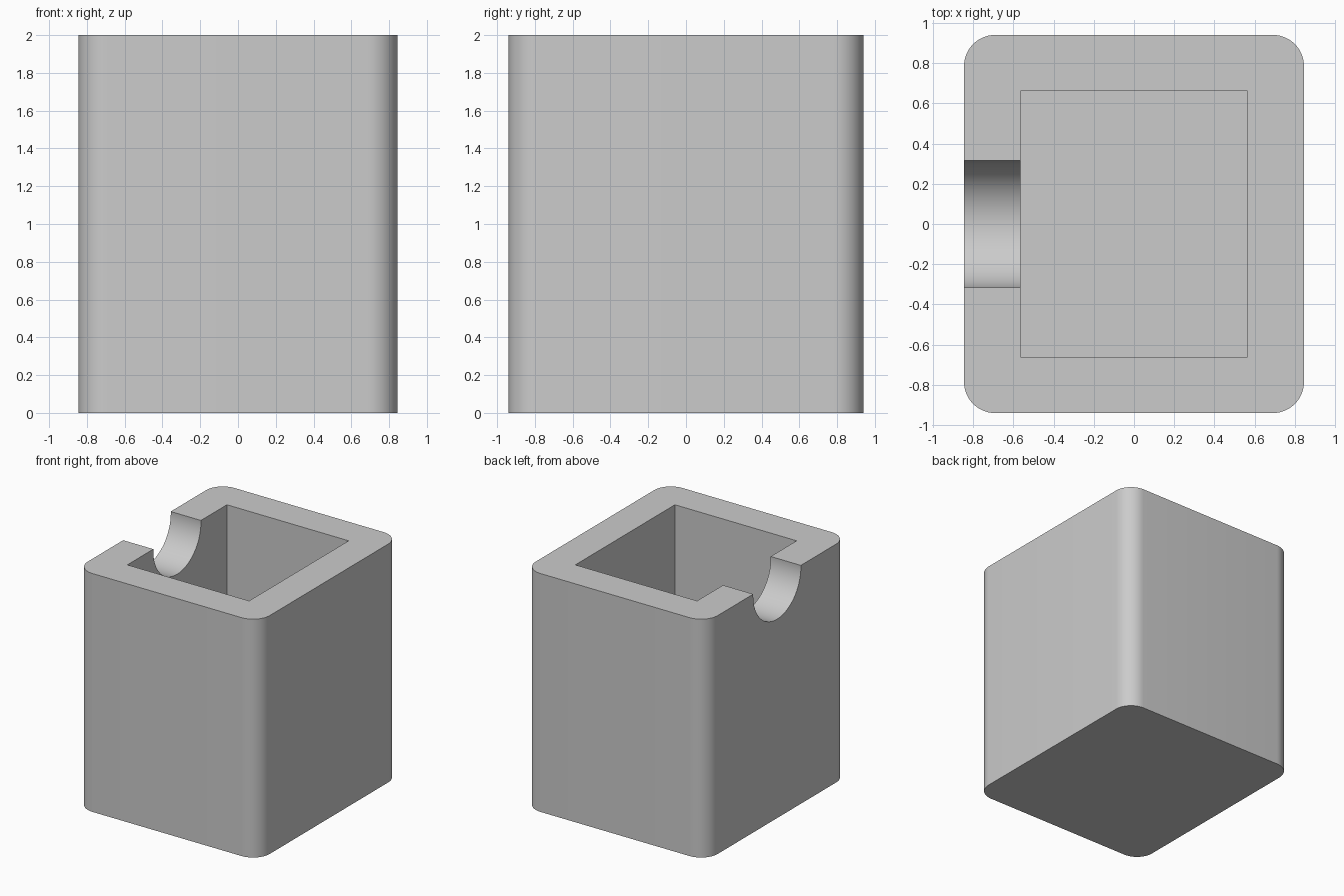
import bpy
import bmesh
import math

cube = bpy.data.objects.get("Cube")
if cube:
    bpy.data.objects.remove(cube, do_unlink=True)

HALF_X, HALF_Y, HEIGHT = 0.845, 0.94, 2.0
WALL, CORNER = 0.28, 0.155
NOTCH_R, NOTCH_Z = 0.316, 1.985

grey = bpy.data.materials.new("plain grey")
grey.use_nodes = True
colour = (0.6, 0.6, 0.6, 1)
grey.diffuse_color = colour
grey.node_tree.nodes["Principled BSDF"].inputs["Base Color"].default_value = colour


def prism(name, outline, direction):
    """Extrude a closed outline of 3D points along a direction."""
    bm = bmesh.new()
    face = bm.faces.new([bm.verts.new(p) for p in outline])
    top = bmesh.ops.extrude_face_region(bm, geom=[face])["geom"]
    moved = [g for g in top if isinstance(g, bmesh.types.BMVert)]
    bmesh.ops.translate(bm, verts=moved, vec=direction)
    bmesh.ops.recalc_face_normals(bm, faces=bm.faces)
    mesh = bpy.data.meshes.new(name)
    bm.to_mesh(mesh)
    bm.free()
    mesh.materials.append(grey)
    obj = bpy.data.objects.new(name, mesh)
    bpy.context.collection.objects.link(obj)
    return obj


def rounded_rect(hx, hy, r, steps=12):
    points = []
    for quarter, (sx, sy) in enumerate([(1, 1), (-1, 1), (-1, -1), (1, -1)]):
        for i in range(steps + 1):
            a = (quarter + i / steps) * math.pi / 2
            points.append((sx * (hx - r) + r * math.cos(a),
                           sy * (hy - r) + r * math.sin(a), 0))
    return points


# Solid block with rounded upright corners
body = prism("box_body", rounded_rect(HALF_X, HALF_Y, CORNER), (0, 0, HEIGHT))

# Rectangular pocket, open at the top
px, py = HALF_X - WALL, HALF_Y - WALL
pocket = prism("pocket_cutter",
               [(sx * px, sy * py, WALL) for sx, sy in [(1, 1), (-1, 1), (-1, -1), (1, -1)]],
               (0, 0, HEIGHT))

# Round notch through the right wall
sides = 64
circle = [(-1, NOTCH_R * math.cos(a), NOTCH_Z + NOTCH_R * math.sin(a))
          for a in (2 * math.pi * i / sides for i in range(sides))]
notch = prism("notch_cutter", circle, (0.7, 0, 0))

bpy.ops.object.select_all(action="DESELECT")
bpy.context.view_layer.objects.active = body
body.select_set(True)
for cutter in (pocket, notch):
    mod = body.modifiers.new(cutter.name, "BOOLEAN")
    mod.operation = "DIFFERENCE"
    mod.solver = "EXACT"
    mod.object = cutter
    bpy.ops.object.modifier_apply(modifier=mod.name)
    bpy.data.objects.remove(cutter, do_unlink=True)

bpy.ops.object.shade_smooth_by_angle(angle=math.radians(30))
